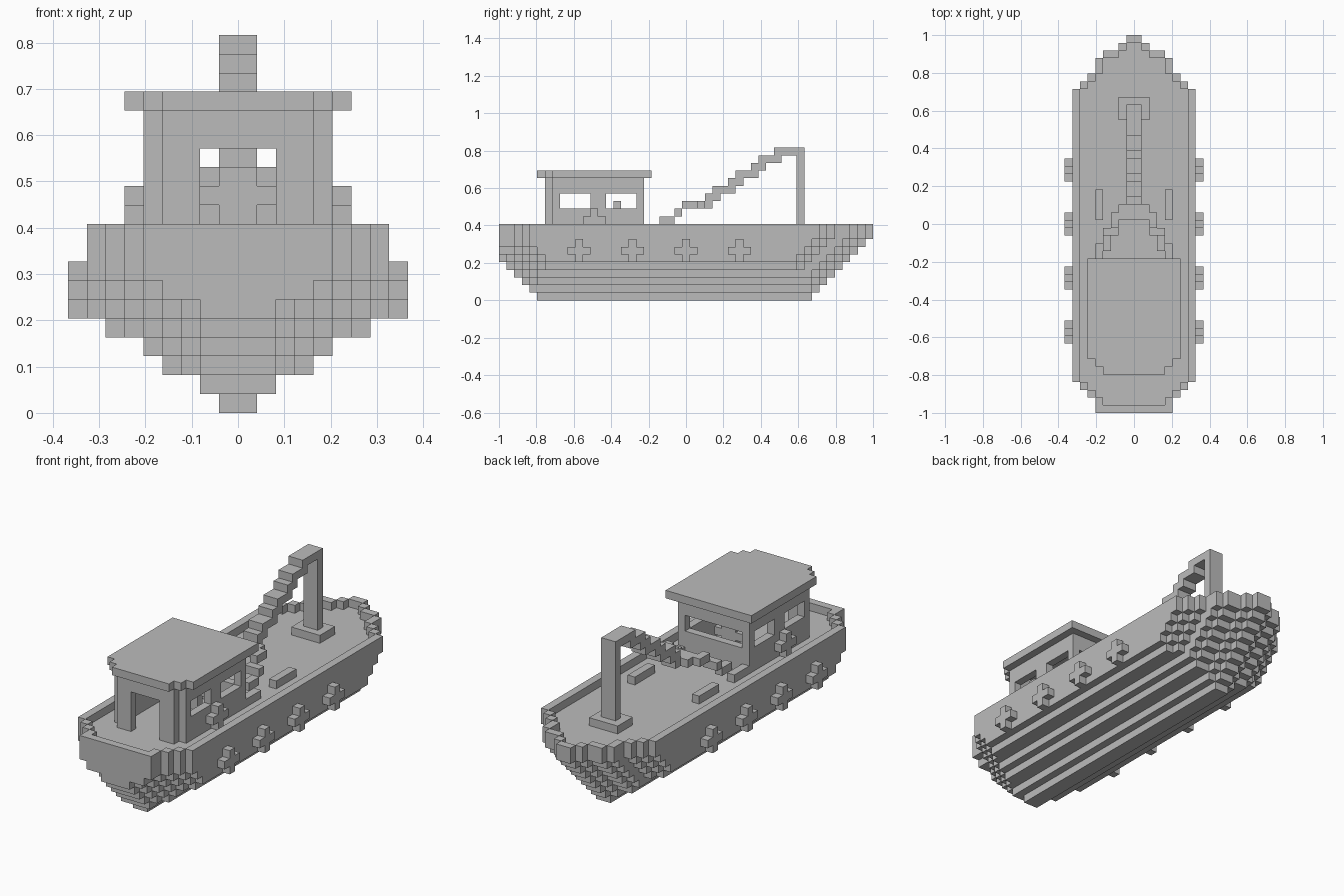
import bpy
import bmesh
from mathutils import Vector

cube = bpy.data.objects.get("Cube")
if cube:
    bpy.data.objects.remove(cube, do_unlink=True)

LENGTH = 49
UNIT = 2 / LENGTH

grey = bpy.data.materials.new("plain_grey")
grey.use_nodes = True
grey.diffuse_color = (0.5, 0.5, 0.5, 1)
grey.node_tree.nodes["Principled BSDF"].inputs["Base Color"].default_value = (0.5, 0.5, 0.5, 1)


def box(x0, x1, y0, y1, z0, z1):
    """Cells in a half-open block."""
    return {(x, y, z) for x in range(x0, x1) for y in range(y0, y1) for z in range(z0, z1)}


def mirrored(cells):
    return cells | {(-1 - x, y, z) for x, y, z in cells}


def ring(cells):
    """Outer one-cell wall of a flat layer or stack of equal layers."""
    return {(x, y, z) for x, y, z in cells
            if not {(x - 1, y, z), (x + 1, y, z), (x, y - 1, z), (x, y + 1, z)} <= cells}


def build(name, cells):
    """Turn cells into an object made of their exposed faces only."""
    bm = bmesh.new()
    for cell in cells:
        for axis in range(3):
            for side in (0, 1):
                near = list(cell)
                near[axis] += 2 * side - 1
                if tuple(near) in cells:
                    continue
                u, v = (axis + 1) % 3, (axis + 2) % 3
                corners = []
                for du, dv in ((0, 0), (1, 0), (1, 1), (0, 1)):
                    p = Vector(cell)
                    p[axis] += side
                    p[u] += du
                    p[v] += dv
                    p.y -= LENGTH / 2
                    corners.append(bm.verts.new(p * UNIT))
                bm.faces.new(corners if side else corners[::-1])
    bmesh.ops.remove_doubles(bm, verts=bm.verts, dist=UNIT / 100)
    bmesh.ops.dissolve_limit(bm, angle_limit=0.01, verts=bm.verts, edges=bm.edges)
    mesh = bpy.data.meshes.new(name)
    bm.to_mesh(mesh)
    bm.free()
    mesh.materials.append(grey)
    obj = bpy.data.objects.new(name, mesh)
    bpy.context.collection.objects.link(obj)


# Hull: each layer tapers towards the transom and the pointed bow
DECK = 9
BEAM = [1, 2, 4, 5, 7, 8, 8, 8, 8, 8]
STERN = [5, 5, 6, 7, 8, 9, 10]
BOW = [1, 2, 4, 5, 5, 6, 7, 8]


def half_width(y, z):
    from_stern = y - max(0, 5 - z)
    from_bow = LENGTH - 1 - max(0, 8 - z) - y
    if from_stern < 0 or from_bow < 0:
        return 0
    stern = STERN[min(from_stern, len(STERN) - 1)] - min(2, max(0, 7 - z))
    if z <= 5 and from_stern == 0:
        stern -= 1
    bow = BOW[min(from_bow, len(BOW) - 1)]
    return min(BEAM[z], stern, bow)


hull = set()
for z in range(DECK + 1):
    layer = set()
    for y in range(LENGTH):
        h = half_width(y, z)
        layer |= box(-h, h, y, y + 1, z, z + 1)
    hull |= ring(layer) if z == DECK else layer
build("hull", hull)

# Cross-shaped fenders along both sides
fenders = set()
for y in (10, 17, 24, 31):
    fenders |= box(8, 9, y - 1, y + 2, 6, 7) | box(8, 9, y, y + 1, 5, 8)
build("fenders", mirrored(fenders))

# Cabin walls with doorway, side windows and wide forward window
walls = ring(box(-4, 4, 6, 7, DECK, 16) | box(-5, 5, 7, 19, DECK, 16))
walls -= box(-2, 2, 6, 7, DECK, 14)
walls -= box(-4, 4, 18, 19, 12, 14)
for y in (8, 14):
    walls -= mirrored(box(4, 5, y, y + 4, 12, 14))
build("cabin_walls", walls)

# Cabin roof with stepped rear corners
build("cabin_roof", box(-4, 4, 5, 6, 16, 17) | box(-5, 5, 6, 7, 16, 17) | box(-6, 6, 7, 20, 16, 17))

# Steering wheel on its column
build("steering_wheel", box(-1, 1, 15, 16, DECK, 13) | box(-2, 2, 15, 16, 11, 12))

# Life rings on the cabin sides
build("life_rings", mirrored(box(5, 6, 11, 14, 10, 11) | box(5, 6, 12, 13, DECK, 12)))

# Hatches on the deck
build("deck_hatches", mirrored(box(4, 5, 25, 29, DECK, 10)))

# Mast with base plate
build("mast", box(-2, 2, 38, 41, DECK, 10) | box(-1, 1, 39, 40, 10, 20))

# Stepped boom climbing to the mast top
starts = [25, 27, 28, 30, 31, 33, 34, 36]
boom = set()
for step, (a, b) in enumerate(zip(starts, starts[1:] + [38])):
    boom |= box(-1, 1, a, b + 1, 12 + step, 13 + step)

# Two legs spreading from the boom down to the cabin corners
legs = box(1, 2, 25, 27, 12, 13) | box(2, 3, 24, 26, 12, 13)
legs |= box(2, 4, 23, 24, 11, 12) | box(3, 4, 21, 23, 10, 11)
legs |= box(4, 5, 19, 22, DECK, 10)
build("boom", boom | mirrored(legs))
